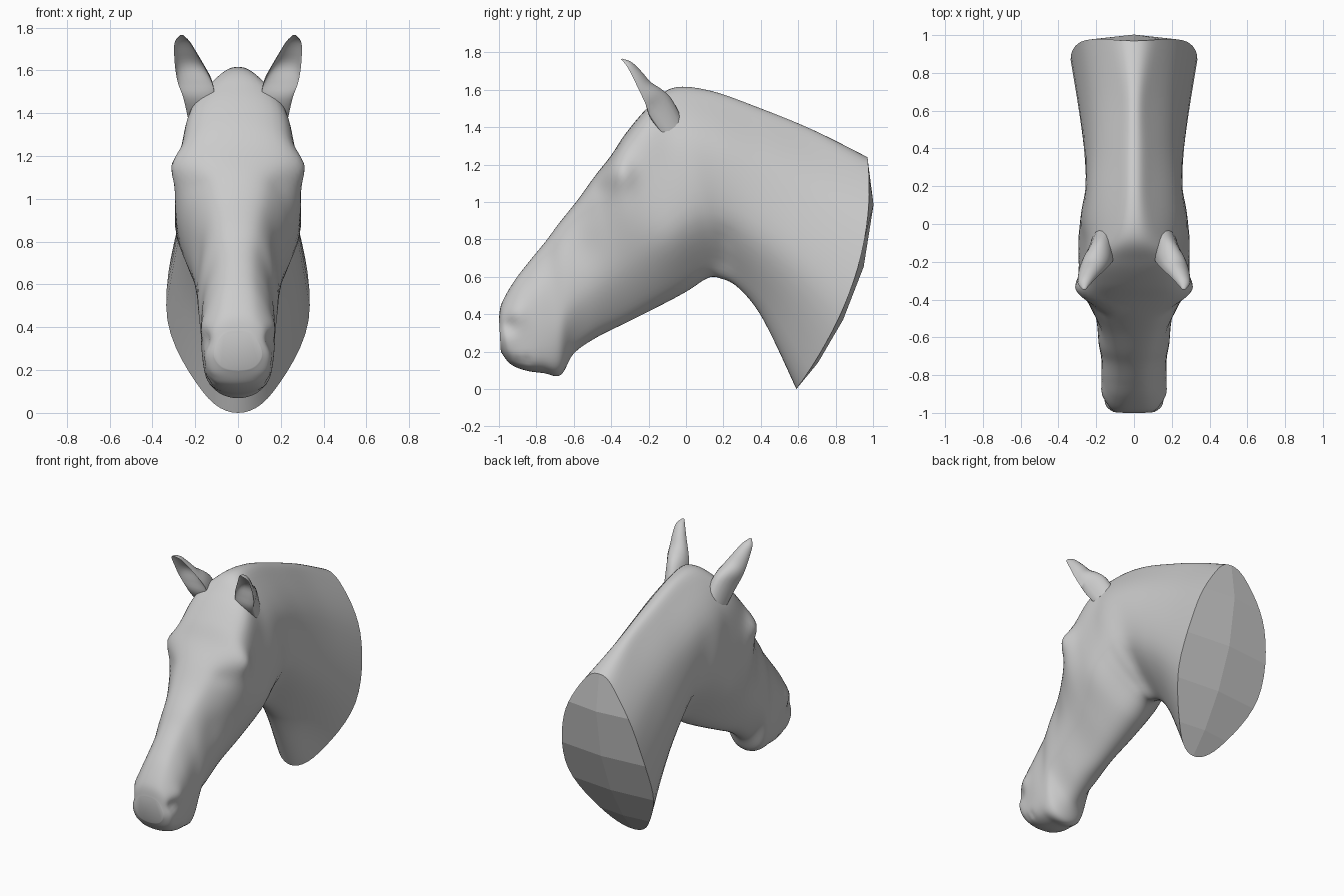
import bpy, bmesh, math
from mathutils import Vector

if "Cube" in bpy.data.objects:
    bpy.data.objects.remove(bpy.data.objects["Cube"])

LEVELS = (0.06, 0.30, 0.65, 0.92)   # heights down each section where widths are given
RING_SUB, PATH_SUB = 6, 7

# Sections fanning round the throat: top y,z, bottom y,z, four half widths
SECTIONS = [
    (-1.00, .38, -.99, .20, .06, .10, .11, .07),
    (-.985, .46, -.94, .135, .08, .14, .15, .11),
    (-.92, .575, -.86, .10, .085, .155, .16, .13),
    (-.84, .68, -.76, .085, .085, .16, .17, .13),
    (-.75, .79, -.67, .075, .09, .16, .17, .115),
    (-.68, .885, -.60, .19, .10, .17, .18, .09),
    (-.58, 1.01, -.48, .275, .12, .185, .19, .10),
    (-.49, 1.135, -.33, .35, .155, .23, .21, .10),
    (-.40, 1.25, -.15, .44, .225, .29, .25, .12),
    (-.32, 1.37, .00, .52, .22, .28, .275, .13),
    (-.20, 1.51, .12, .595, .195, .26, .275, .12),
    (-.07, 1.61, .19, .59, .115, .25, .265, .10),
    (.13, 1.595, .27, .55, .085, .235, .24, .09),
    (.40, 1.50, .37, .44, .08, .225, .26, .11),
    (.68, 1.385, .46, .28, .08, .235, .29, .13),
    (.97, 1.24, .59, .00, .12, .28, .33, .165),
]

# Soft sculpted details: y, z, radius, change of width
DETAILS = [
    (-.35, 1.16, .08, .13), (-.46, 1.07, .05, -.05),
    (-.95, .34, .045, -.15), (-.90, .40, .05, .07),
    (-.95, .16, .022, -.08), (-.90, .15, .022, -.08), (-.85, .15, .022, -.08),
    (.20, .68, .06, -.09), (.21, .80, .06, -.06),
    (-.03, .80, .16, .05), (-.55, .75, .10, -.04),
]


def spline(a, b, c, d, u):
    return b + (c - a) * (u / 2) + (a * 2 - b * 5 + c * 4 - d) * (u * u / 2) \
        + (b * 3 - a - c * 3 + d) * (u ** 3 / 2)


def smooth(points, sub, closed=False):
    n = len(points)
    at = (lambda i: points[i % n]) if closed else (lambda i: points[max(0, min(n - 1, i))])
    out = [spline(at(i - 1), at(i), at(i + 1), at(i + 2), k / sub)
           for i in range(n if closed else n - 1) for k in range(sub)]
    return out if closed else out + [points[-1].copy()]


def make_object(name, verts, faces, angle=None):
    mesh = bpy.data.meshes.new(name)
    bm = bmesh.new()
    bv = [bm.verts.new(v) for v in verts]
    for f in faces:
        bm.faces.new([bv[i] for i in f])
    bmesh.ops.remove_doubles(bm, verts=bm.verts, dist=1e-5)
    bmesh.ops.recalc_face_normals(bm, faces=bm.faces)
    bm.to_mesh(mesh)
    bm.free()
    ob = bpy.data.objects.new(name, mesh)
    bpy.context.collection.objects.link(ob)
    if angle:
        bpy.ops.object.select_all(action='DESELECT')
        ob.select_set(True)
        bpy.context.view_layer.objects.active = ob
        bpy.ops.object.shade_smooth_by_angle(angle=math.radians(angle))
    return ob


def loft(name, rings, caps, angle):
    n = len(rings[0])
    verts = [v for r in rings for v in r]
    faces = [(i * n + j, i * n + (j + 1) % n, (i + 1) * n + (j + 1) % n, (i + 1) * n + j)
             for i in range(len(rings) - 1) for j in range(n)]
    if 'start' in caps:
        faces.append(tuple(range(n)))
    if 'end' in caps:
        faces.append(tuple(range(len(verts) - n, len(verts))))
    return make_object(name, verts, faces, angle)


def section_ring(i, s):
    top, bottom = Vector((0, s[0], s[1])), Vector((0, s[2], s[3]))
    side = [(w, t) for w, t in zip(s[4:], LEVELS)]
    knots = [(0, 0)] + side + [(0, 1)] + [(-w, t) for w, t in reversed(side)]
    bow = 0.13 * (max(0, i - 11) / 4) ** 2
    ring = []
    for p in smooth([Vector(k) for k in knots], RING_SUB, True):
        v = top.lerp(bottom, p.y)
        v.x = p.x
        v.y += bow * 4 * p.y * (1 - p.y)
        ring.append(v)
    return ring


# Head and neck
coarse = [section_ring(i, s) for i, s in enumerate(SECTIONS)]
columns = [smooth(list(c), PATH_SUB) for c in zip(*coarse)]
rings = [list(r) for r in zip(*columns)]
for ring in rings:
    for v in ring:
        change = sum(a * math.exp(-((v.y - y) ** 2 + (v.z - z) ** 2) / r ** 2)
                     for y, z, r, a in DETAILS)
        v.x *= 1 + change
loft('head_and_neck', rings, 'start', 50)

# Faceted, slightly ridged cut face of the neck
rim = rings[-1]
n, half = len(rim), len(rim) // 2
ridge = []
for j in range(half + 1):
    v = (rim[j] + rim[-j % n]) / 2
    v.y += 0.03 * math.sin(math.pi * j / half)
    ridge.append(v)
faces = []
rows = (0, 10, 15, 19, 23, half)
for j, k in zip(rows, rows[1:]):
    for s in (1, -1):
        edge = [(s * m) % n for m in range(j, k + 1)]
        tail = ([n + k] if k < half else []) + ([n + j] if j else [])
        faces.append(edge + tail)
make_object('neck_cut_face', rim + ridge, faces)

# Ears: cupped sections, x, y, z of the opening, half width, depth, hollow
EAR = [
    (.155, -.11, 1.36, .075, .12, -.1),
    (.18, -.185, 1.47, .075, .135, -.1),
    (.20, -.215, 1.54, .08, .105, .1),
    (.22, -.245, 1.60, .072, .07, .6),
    (.243, -.28, 1.67, .055, .05, .6),
    (.26, -.315, 1.73, .036, .03, .5),
    (.263, -.347, 1.763, .008, .006, .0),
]
back = Vector((.0, .8, .6))
for side, name in ((1, 'ear_left'), (-1, 'ear_right')):
    ear = []
    for x, y, z, w, d, hollow in EAR:
        ring = []
        for k in range(20):
            a = math.tau * k / 20
            depth = math.sin(a) * (d if math.sin(a) > 0 else -d * hollow)
            v = Vector((x + w * math.cos(a), y - .1 * w * math.cos(a), z)) + back * depth
            v.x *= side
            ring.append(v)
        ear.append(ring)
    fine = [list(r) for r in zip(*[smooth(list(c), 4) for c in zip(*ear)])]
    loft(name, fine, 'start end', 60)
